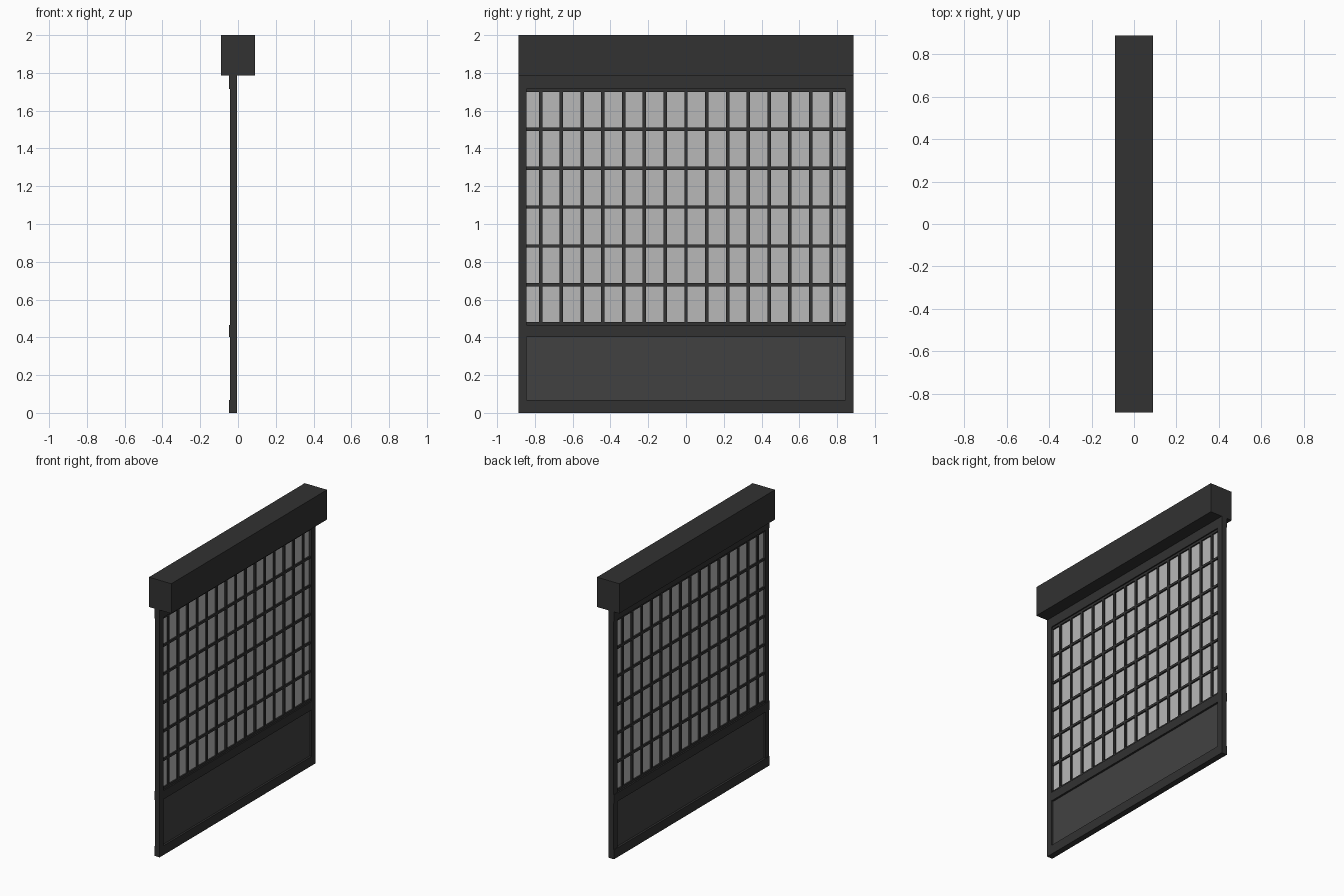
import bpy

if "Cube" in bpy.data.objects:
    bpy.data.objects.remove(bpy.data.objects["Cube"])


def material(name, value):
    m = bpy.data.materials.new(name)
    m.diffuse_color = (value, value, value, 1)
    m.use_nodes = True
    m.node_tree.nodes["Principled BSDF"].inputs["Base Color"].default_value = m.diffuse_color
    return m


DARK = material("dark_wood", 0.032)
PANEL = material("panel_wood", 0.053)
PAPER = material("paper", 0.48)


def box(name, x, y, z, mat):
    """Box from (min, max) ranges on each axis."""
    bpy.ops.mesh.primitive_cube_add(size=1, location=[sum(r) / 2 for r in (x, y, z)])
    o = bpy.context.object
    o.name = name
    o.scale = [r[1] - r[0] for r in (x, y, z)]
    bpy.ops.object.transform_apply(location=False, rotation=False, scale=True)
    o.data.materials.append(mat)
    return o


W = 0.888            # half width of the screen
IN = 0.845           # half width of the openings
MID = -0.025         # centre plane of the sliding screen
RAIL_X = (-0.047, -0.004)
STILE_X = (-0.043, -0.004)
BAR_X = (MID - 0.012, MID + 0.012)

# Header beam above the screen
box("header_beam", (-0.089, 0.089), (-W, W), (1.785, 2.0), DARK)

# Frame: side stiles and horizontal rails
for s, side in ((-1, "front"), (1, "back")):
    box("stile_" + side, STILE_X, sorted((s * IN, s * W)), (0, 1.785), DARK)
for name, z in (("bottom", (0, 0.067)), ("middle", (0.402, 0.465)), ("top", (1.715, 1.785))):
    box("rail_" + name, RAIL_X, (-W, W), z, DARK)

# Lower solid panel and translucent paper sheet
box("lower_panel", (MID - 0.007, MID + 0.007), (-IN, IN), (0.067, 0.402), PANEL)
box("paper_sheet", (MID - 0.002, MID + 0.002), (-IN, IN), (0.465, 1.715), PAPER)

# Lattice bars, visible on both faces of the paper
for i in range(15):
    y = (i - 7) * 0.11
    box("lattice_upright", BAR_X, (y - 0.009, y + 0.009), (0.465, 1.715), DARK)
for i in range(7):
    z = 0.4725 + i * 0.2058
    box("lattice_crossbar", BAR_X, (-IN, IN), (z - 0.0085, z + 0.0085), DARK)
